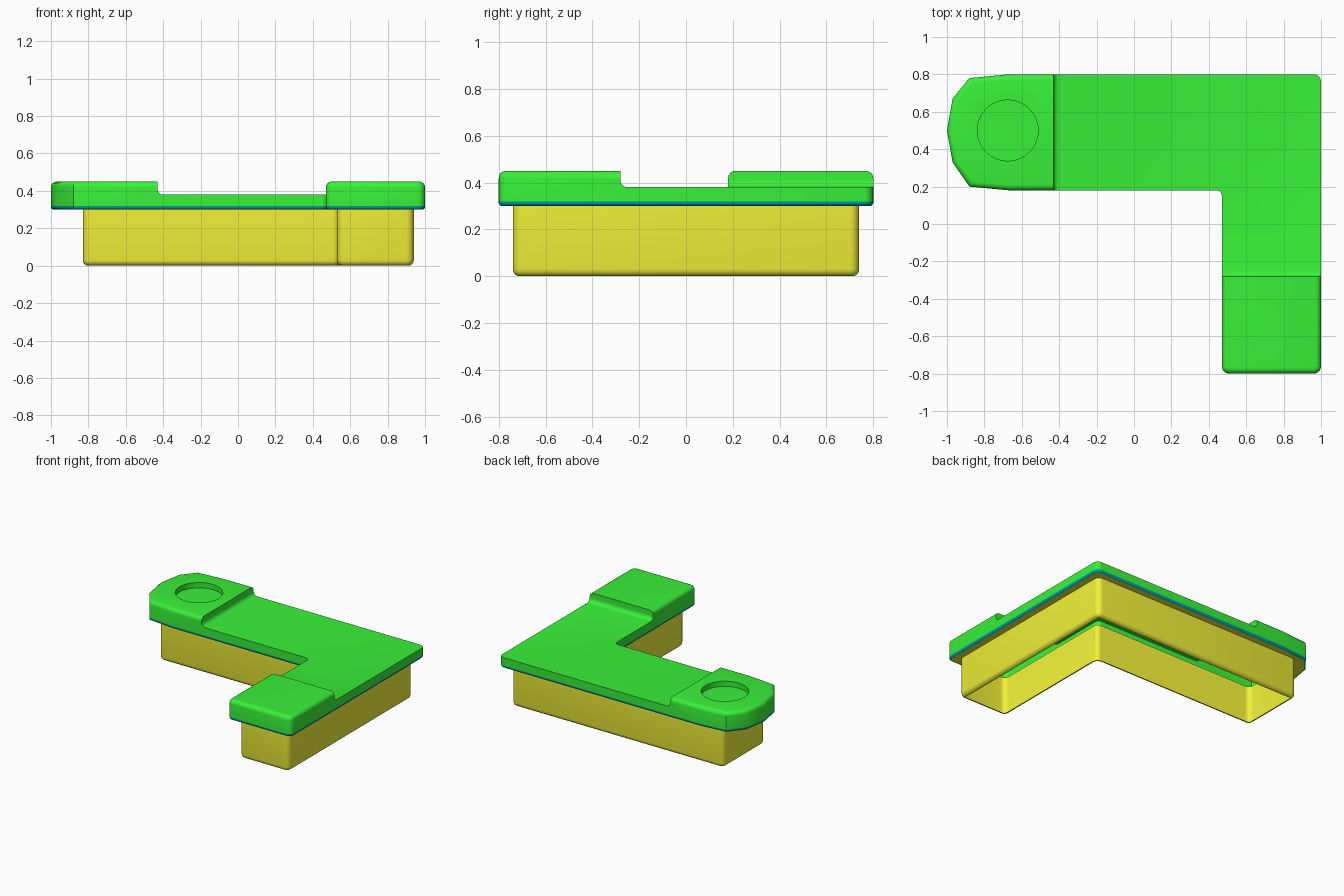
import bpy, bmesh, math
from mathutils import Vector

if "Cube" in bpy.data.objects:
    bpy.data.objects.remove(bpy.data.objects["Cube"])

GREEN = (0.04, 0.88, 0.04, 1)
TEAL = (0.0, 0.36, 0.36, 1)
YELLOW = (0.88, 0.88, 0.04, 1)

# Plan outlines, counter-clockwise: (x, y, corner radius)
LID = [(1, -.8, .04), (1, .8, .04), (-.67, .8, 0), (-.88, .78, 0), (-.97, .67, 0),
       (-1, .5, 0), (-.97, .33, 0), (-.88, .2, 0), (-.67, .18, 0),
       (.47, .18, .03), (.47, -.8, .04)]
BASE = [(.94, -.74, .04), (.94, .74, .04), (-.83, .74, .04), (-.83, .24, .04),
        (.53, .24, .03), (.53, -.74, .04)]


def outline(pts, inset):
    """Offset an outline inward and round its square corners."""
    out, n = [], len(pts)
    for i in range(n):
        a, p, b = (Vector(pts[j % n][:2]) for j in (i - 1, i, i + 1))
        d1, d2 = (p - a).normalized(), (b - p).normalized()
        n1, n2 = Vector((-d1.y, d1.x)), Vector((-d2.y, d2.x))
        q = p + (n1 + n2) * inset / (1 + n1.dot(n2))
        r = pts[i][2]
        if r == 0:
            out.append(q)
            continue
        convex = d1.x * d2.y - d1.y * d2.x > 0
        r = r - inset if convex else r + inset
        u, v = -d1, d2
        for k in range(6):
            t = math.pi / 2 * k / 5
            out.append(q + (u + v) * r - (v * math.cos(t) + u * math.sin(t)) * r)
    return out


def loft(bm, pts, rows):
    """Join stacked rings given as (inset, z); returns the rings."""
    rings = [[bm.verts.new((p.x, p.y, z)) for p in outline(pts, s)] for s, z in rows]
    for lo, hi in zip(rings, rings[1:]):
        n = len(lo)
        for i in range(n):
            j = (i + 1) % n
            bm.faces.new((lo[i], lo[j], hi[j], hi[i]))
    return rings


def finish(bm, name, color=None):
    me = bpy.data.meshes.new(name)
    bm.to_mesh(me)
    bm.free()
    ob = bpy.data.objects.new(name, me)
    bpy.context.collection.objects.link(ob)
    if color:
        mat = bpy.data.materials.new(name + "_colour")
        mat.diffuse_color = color
        mat.use_nodes = True
        mat.node_tree.nodes["Principled BSDF"].inputs["Base Color"].default_value = mat.diffuse_color
        me.materials.append(mat)
    return ob


def select(ob):
    bpy.ops.object.select_all(action='DESELECT')
    ob.select_set(True)
    bpy.context.view_layer.objects.active = ob


def arc(r, n=4):
    return [(r * (1 - math.sin(math.pi / 2 * k / n)), r * (1 - math.cos(math.pi / 2 * k / n)))
            for k in range(n + 1)]


# Base walls, open underneath, with a flange out to the seal
bm = bmesh.new()
rings = loft(bm, BASE, arc(.03) + [(0, .30)])
rim = [bm.verts.new((p.x, p.y, .30)) for p in outline(LID, .012)]
edges = [bm.edges.new((rim[i - 1], rim[i])) for i in range(len(rim))]
top = rings[-1]
edges += [bm.edges.get((top[i - 1], top[i])) for i in range(len(top))]
res = bmesh.ops.triangle_fill(bm, edges=edges, use_beauty=True)
for f in [g for g in res["geom"] if isinstance(g, bmesh.types.BMFace)]:
    f.normal_update()
    if f.normal.z > 0:
        f.normal_flip()
base = finish(bm, "base", YELLOW)

# Thin seal strip under the lid
bm = bmesh.new()
loft(bm, LID, [(.012, .30), (.004, .304), (0, .312), (0, .32)])
seal = finish(bm, "seal_strip", TEAL)

# Lid block with a rounded top edge
bm = bmesh.new()
rings = loft(bm, LID, [(0, .32)] + [(s, .45 - h) for s, h in reversed(arc(.03))])
bm.faces.new(rings[-1])
bm.faces.new(rings[0][::-1])
lid = finish(bm, "lid", GREEN)

# Cutter for the lowered middle, filleted at the foot of both steps
bm = bmesh.new()
bmesh.ops.create_cube(bm, size=1)
for v in bm.verts:
    v.co = (-.43 if v.co.x < 0 else 1.2, -.28 if v.co.y < 0 else 1.2,
            .38 if v.co.z < 0 else .6)
foot = [e for e in bm.edges if all(v.co.z < .4 for v in e.verts)
        and (all(v.co.x < 0 for v in e.verts) or all(v.co.y < 0 for v in e.verts))]
bmesh.ops.bevel(bm, geom=foot, offset=.03, segments=4, profile=.5, affect='EDGES')
middle_cutter = finish(bm, "middle_cutter")

# Cutter for the round recess
bm = bmesh.new()
bmesh.ops.create_cone(bm, cap_ends=True, segments=32, radius1=.163, radius2=.163, depth=.2)
bmesh.ops.translate(bm, verts=bm.verts, vec=(-.675, .5, .51))
recess_cutter = finish(bm, "recess_cutter")

for cutter in (middle_cutter, recess_cutter):
    cutter.hide_render = True
    select(lid)
    mod = lid.modifiers.new("cut", 'BOOLEAN')
    mod.operation, mod.solver, mod.object = 'DIFFERENCE', 'EXACT', cutter
    bpy.ops.object.modifier_apply(modifier=mod.name)
    bpy.data.objects.remove(cutter)

# Open the lid underneath so it is a shell
bm = bmesh.new()
bm.from_mesh(lid.data)
under = [f for f in bm.faces if all(v.co.z < .321 for v in f.verts)]
bmesh.ops.delete(bm, geom=under, context='FACES')
bm.to_mesh(lid.data)
bm.free()

for ob in (base, seal, lid):
    select(ob)
    bpy.ops.object.shade_smooth_by_angle(angle=math.radians(40))
